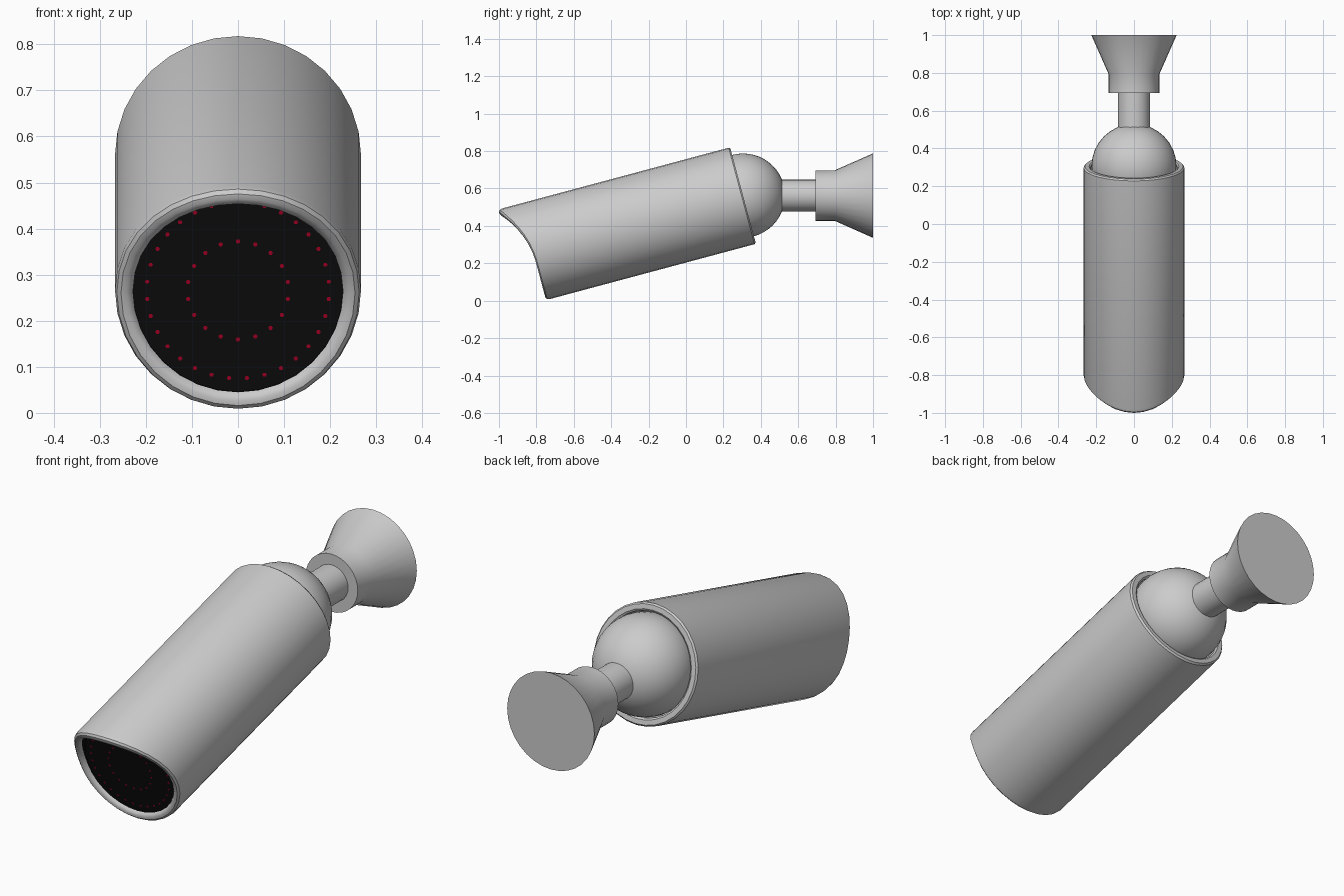
import bpy, bmesh, math
from mathutils import Vector

if "Cube" in bpy.data.objects:
    bpy.data.objects.remove(bpy.data.objects["Cube"])

TILT = math.radians(15)
HINGE = Vector((0, 0.305, 0.562))                            # centre of the housing's back end
AXIS = Vector((0, -math.cos(TILT), -math.sin(TILT)))         # points to the lens
UP = Vector((0, -math.sin(TILT), math.cos(TILT)))
SIDE = Vector((1, 0, 0))
N = 32


def material(name, rgb):
    m = bpy.data.materials.new(name)
    m.diffuse_color = (*rgb, 1)
    m.use_nodes = True
    m.node_tree.nodes["Principled BSDF"].inputs["Base Color"].default_value = m.diffuse_color
    return m


grey = material("light grey", (0.6, 0.6, 0.6))
black = material("black glass", (0.004, 0.004, 0.004))
red = material("dark red", (0.4, 0.0, 0.02))


def finish(bm, name, mat, angle=35):
    bmesh.ops.recalc_face_normals(bm, faces=bm.faces[:])
    me = bpy.data.meshes.new(name)
    bm.to_mesh(me)
    bm.free()
    ob = bpy.data.objects.new(name, me)
    bpy.context.collection.objects.link(ob)
    me.materials.append(mat)
    bpy.ops.object.select_all(action='DESELECT')
    ob.select_set(True)
    bpy.context.view_layer.objects.active = ob
    bpy.ops.object.shade_smooth_by_angle(angle=math.radians(angle))
    return ob


def lathe(name, rings, point, mat, caps=(False, False), n=N):
    """Skin rings of (radius, station); point() places each vertex."""
    bm = bmesh.new()
    loops = [[bm.verts.new(point(r, s, 2 * math.pi * i / n)) for i in range(n)]
             for r, s in rings]
    for a, b in zip(loops, loops[1:]):
        for i in range(n):
            j = (i + 1) % n
            bm.faces.new((a[i], a[j], b[j], b[i]))
    for cap, loop in zip(caps, (loops[0], loops[-1])):
        if cap:
            bm.faces.new(loop)
    return finish(bm, name, mat)


def front(a):
    """Distance to the front edge: flat below, sweeping out to a visor on top."""
    v = 0.265 * math.sin(a)
    return 1.162 + 0.121 * max(0, (v + 0.067) / 0.332) ** 2.1


def tilted(r, s, a):
    # stations written as ('f', offset) follow the front edge
    d = front(a) + s[1] if isinstance(s, tuple) else s
    return HINGE + AXIS * d + SIDE * (r * math.cos(a)) + UP * (r * math.sin(a))


def straight(r, s, a):
    return Vector((r * math.cos(a), s, HINGE.z + r * math.sin(a)))


# tubular housing with rounded rims
lathe("housing", [(0.226, 0.08), (0.23, 0.006), (0.238, 0), (0.26, 0), (0.267, 0.008),
                  (0.267, ('f', -0.022)), (0.263, ('f', -0.007)), (0.254, ('f', 0)),
                  (0.243, ('f', 0)), (0.233, ('f', -0.005)), (0.228, ('f', -0.014))],
      tilted, grey)

# dark lens recess and window
LENS = 1.142
lathe("lens_window", [(0.228, ('f', -0.014)), (0.228, LENS)], tilted, black, (False, True))

# two rings of tiny lamps
bm = bmesh.new()
for count, radius in ((18, 0.11), (32, 0.198)):
    for i in range(count):
        c = tilted(radius, LENS + 0.002, 2 * math.pi * (i + 0.5) / count)
        bm.faces.new([bm.verts.new(c + 0.005 * (SIDE * math.cos(k * math.pi / 3)
                                                + UP * math.sin(k * math.pi / 3)))
                      for k in range(6)])
lamps = finish(bm, "lamps", red)
if lamps.data.polygons[0].normal.dot(AXIS) < 0:
    lamps.data.flip_normals()

# ball joint
bm = bmesh.new()
bmesh.ops.create_uvsphere(bm, u_segments=32, v_segments=24, radius=0.225)
bmesh.ops.translate(bm, verts=bm.verts, vec=HINGE)
finish(bm, "ball_joint", grey)

# stem and flared wall mount
lathe("stem", [(0.085, 0.48), (0.085, 0.72)], straight, grey, (True, True))
lathe("wall_mount", [(0.135, 0.693), (0.135, 0.795), (0.226, 1.0)],
      straight, grey, (True, True))
